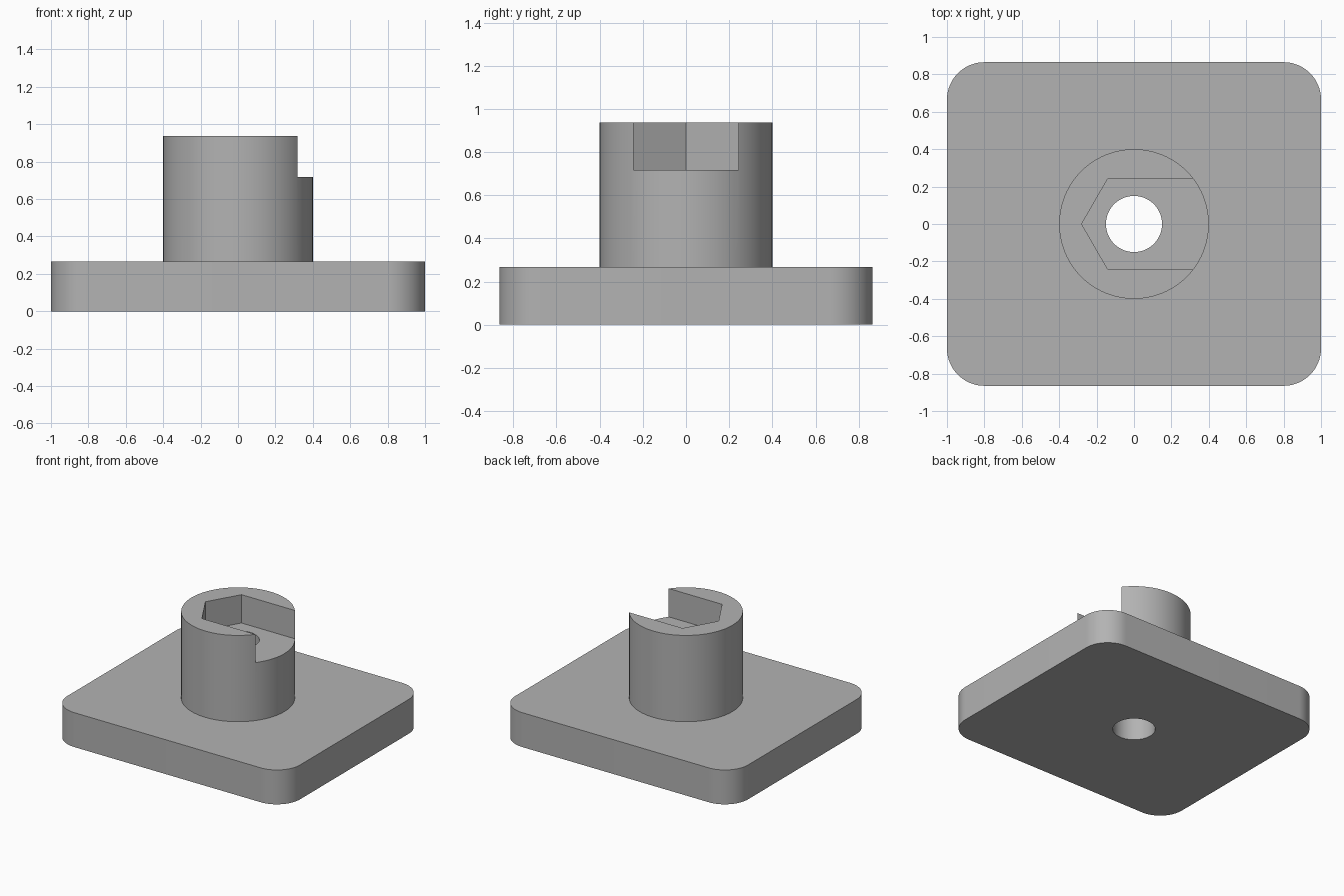
import bpy
import bmesh
from math import cos, sin, pi, radians

cube = bpy.data.objects.get("Cube")
if cube:
    bpy.data.objects.remove(cube, do_unlink=True)

# Dimensions
HALF_X, HALF_Y, CORNER = 1.0, 0.865, 0.2
PLATE_TOP, BOSS_TOP, SLOT_FLOOR = 0.267, 0.937, 0.717
BOSS_R, HOLE_R, HEX_R = 0.4, 0.15, 0.28

grey = bpy.data.materials.new("plain_grey")
grey.use_nodes = True
colour = (0.45, 0.45, 0.45, 1)
grey.diffuse_color = colour
grey.node_tree.nodes["Principled BSDF"].inputs["Base Color"].default_value = colour


def prism(name, outline, z0, z1):
    """Extrude a flat counter-clockwise outline from z0 to z1."""
    bm = bmesh.new()
    base = bm.faces.new([bm.verts.new((x, y, z0)) for x, y in outline])
    top = bmesh.ops.extrude_face_region(bm, geom=[base])["geom"]
    for v in top:
        if isinstance(v, bmesh.types.BMVert):
            v.co.z = z1
    bmesh.ops.recalc_face_normals(bm, faces=bm.faces)
    mesh = bpy.data.meshes.new(name)
    bm.to_mesh(mesh)
    bm.free()
    mesh.materials.append(grey)
    obj = bpy.data.objects.new(name, mesh)
    bpy.context.collection.objects.link(obj)
    return obj


def arc(cx, cy, r, start, end, steps):
    angles = [start + (end - start) * i / steps for i in range(steps + 1)]
    return [(cx + r * cos(a), cy + r * sin(a)) for a in angles]


def circle(r, steps=96):
    return arc(0, 0, r, 0, 2 * pi, steps)[:-1]


def combine(target, tool, operation):
    """Apply a boolean with the tool, then discard the tool."""
    tool.hide_render = True
    mod = target.modifiers.new(tool.name, "BOOLEAN")
    mod.operation, mod.solver, mod.object = operation, "EXACT", tool
    bpy.context.view_layer.objects.active = target
    bpy.ops.object.modifier_apply(modifier=mod.name)
    bpy.data.objects.remove(tool, do_unlink=True)


# Rounded base plate
outline = []
for i, (sx, sy) in enumerate([(1, 1), (-1, 1), (-1, -1), (1, -1)]):
    outline += arc(sx * (HALF_X - CORNER), sy * (HALF_Y - CORNER), CORNER,
                   i * pi / 2, (i + 1) * pi / 2, 20)
body = prism("flanged_base", outline, 0, PLATE_TOP)

# Round boss rising from the plate
combine(body, prism("boss", circle(BOSS_R), PLATE_TOP / 2, BOSS_TOP), "UNION")

# Hexagonal nut slot, open toward +x
flat = HEX_R * sin(pi / 3)
slot = [(-HEX_R, 0), (-HEX_R / 2, -flat), (HALF_X, -flat),
        (HALF_X, flat), (-HEX_R / 2, flat)]
combine(body, prism("nut_slot_cutter", slot, SLOT_FLOOR, BOSS_TOP + 0.2), "DIFFERENCE")

# Bolt hole through the full height
combine(body, prism("bolt_hole_cutter", circle(HOLE_R), -0.2, BOSS_TOP + 0.2), "DIFFERENCE")

# Smooth round walls with sharp edges kept
bpy.ops.object.select_all(action="DESELECT")
body.select_set(True)
bpy.context.view_layer.objects.active = body
bpy.ops.object.shade_smooth_by_angle(angle=radians(30))
